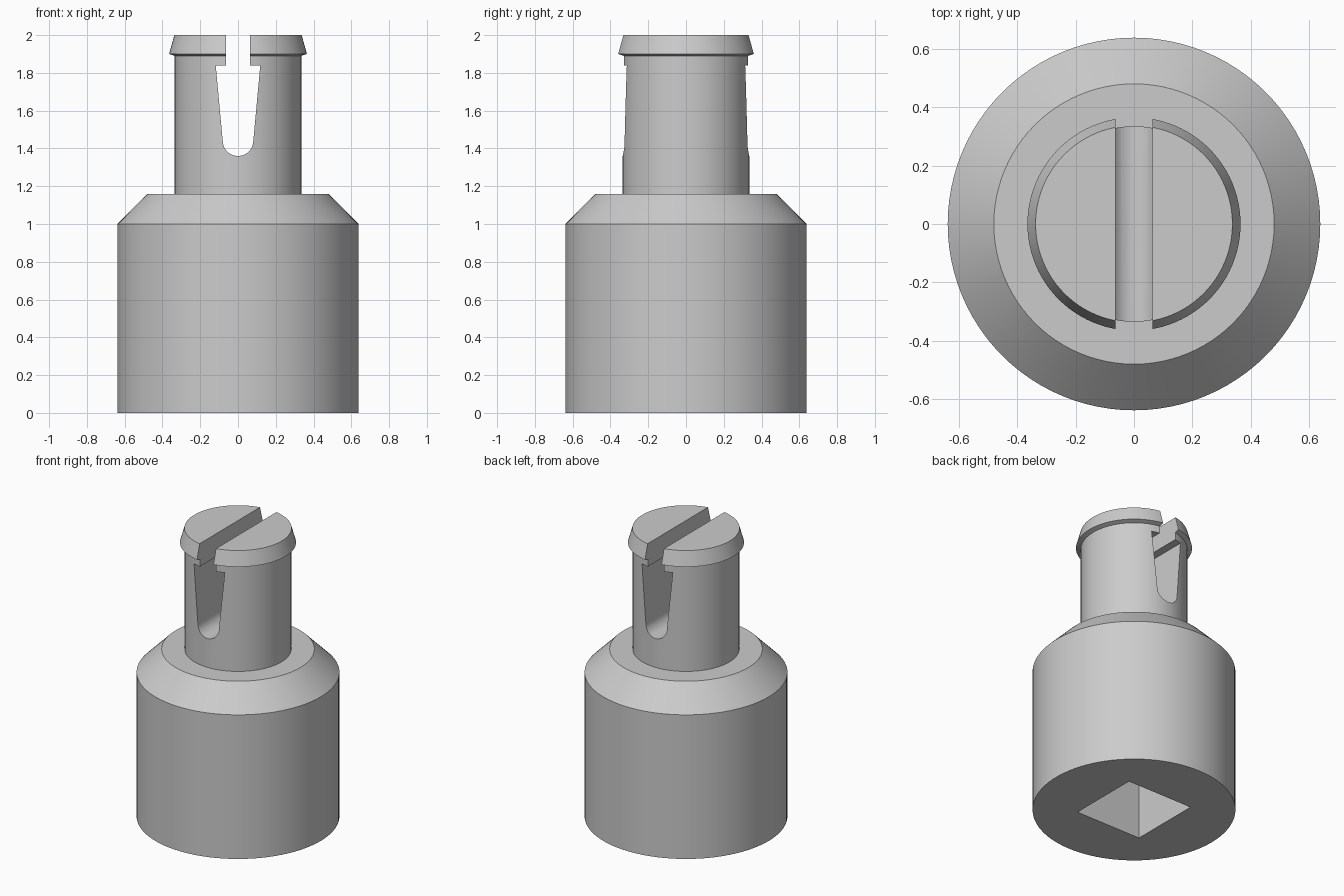
import bpy, bmesh, math

cube = bpy.data.objects.get("Cube")
if cube:
    bpy.data.objects.remove(cube, do_unlink=True)

# One plain grey material
grey = bpy.data.materials.new("plain grey")
grey.use_nodes = True
colour = (0.6, 0.6, 0.6, 1.0)
grey.diffuse_color = colour
grey.node_tree.nodes["Principled BSDF"].inputs["Base Color"].default_value = colour

SEGMENTS = 96


def add_object(name, bm):
    bmesh.ops.recalc_face_normals(bm, faces=bm.faces)
    mesh = bpy.data.meshes.new(name)
    bm.to_mesh(mesh)
    bm.free()
    mesh.materials.append(grey)
    obj = bpy.data.objects.new(name, mesh)
    bpy.context.collection.objects.link(obj)
    return obj


def lathe(name, profile):
    """Closed solid of revolution from (radius, height) points."""
    bm = bmesh.new()
    rings = []
    for r, z in profile:
        angles = [math.tau * i / SEGMENTS for i in range(SEGMENTS)]
        rings.append([bm.verts.new((r * math.cos(a), r * math.sin(a), z)) for a in angles])
    for low, high in zip(rings, rings[1:]):
        for i in range(SEGMENTS):
            j = (i + 1) % SEGMENTS
            bm.faces.new((low[i], low[j], high[j], high[i]))
    bm.faces.new(rings[0])
    bm.faces.new(rings[-1])
    return add_object(name, bm)


def prism(name, outline, depth):
    """Extrude an (x, z) outline along y, centred."""
    bm = bmesh.new()
    face = bm.faces.new([bm.verts.new((x, -depth / 2, z)) for x, z in outline])
    out = bmesh.ops.extrude_face_region(bm, geom=[face])
    verts = [v for v in out["geom"] if isinstance(v, bmesh.types.BMVert)]
    bmesh.ops.translate(bm, verts=verts, vec=(0, depth, 0))
    return add_object(name, bm)


def cut(target, cutter):
    cutter.hide_render = True
    mod = target.modifiers.new("cut", "BOOLEAN")
    mod.operation = "DIFFERENCE"
    mod.solver = "EXACT"
    mod.object = cutter
    bpy.context.view_layer.objects.active = target
    bpy.ops.object.modifier_apply(modifier=mod.name)
    bpy.data.objects.remove(cutter, do_unlink=True)


# Round base, chamfered shoulder, shaft and snap-in head
adapter = lathe("adapter_body", [
    (0.638, 0), (0.638, 1.0), (0.48, 1.16), (0.335, 1.16),
    (0.335, 1.89), (0.365, 1.9), (0.337, 2.0)])

# Tapered keyhole slot through the head and shaft
right = [(0.063, 2.1), (0.063, 1.84), (0.118, 1.84)]
left = [(-x, z) for x, z in reversed(right)]
arc = [(0.081 * math.cos(a), 1.441 - 0.081 * math.sin(a))
       for a in (math.pi * i / 16 for i in range(17))]
cut(adapter, prism("slot_cutter", right + arc + left, 2))

# Square drive socket in the underside
h = 0.252
cut(adapter, prism("socket_cutter", [(-h, -0.1), (h, -0.1), (h, 0.8), (-h, 0.8)], 2 * h))

# Smooth round walls, crisp edges
bpy.ops.object.select_all(action="DESELECT")
adapter.select_set(True)
bpy.context.view_layer.objects.active = adapter
bpy.ops.object.shade_smooth_by_angle(angle=math.radians(25))
